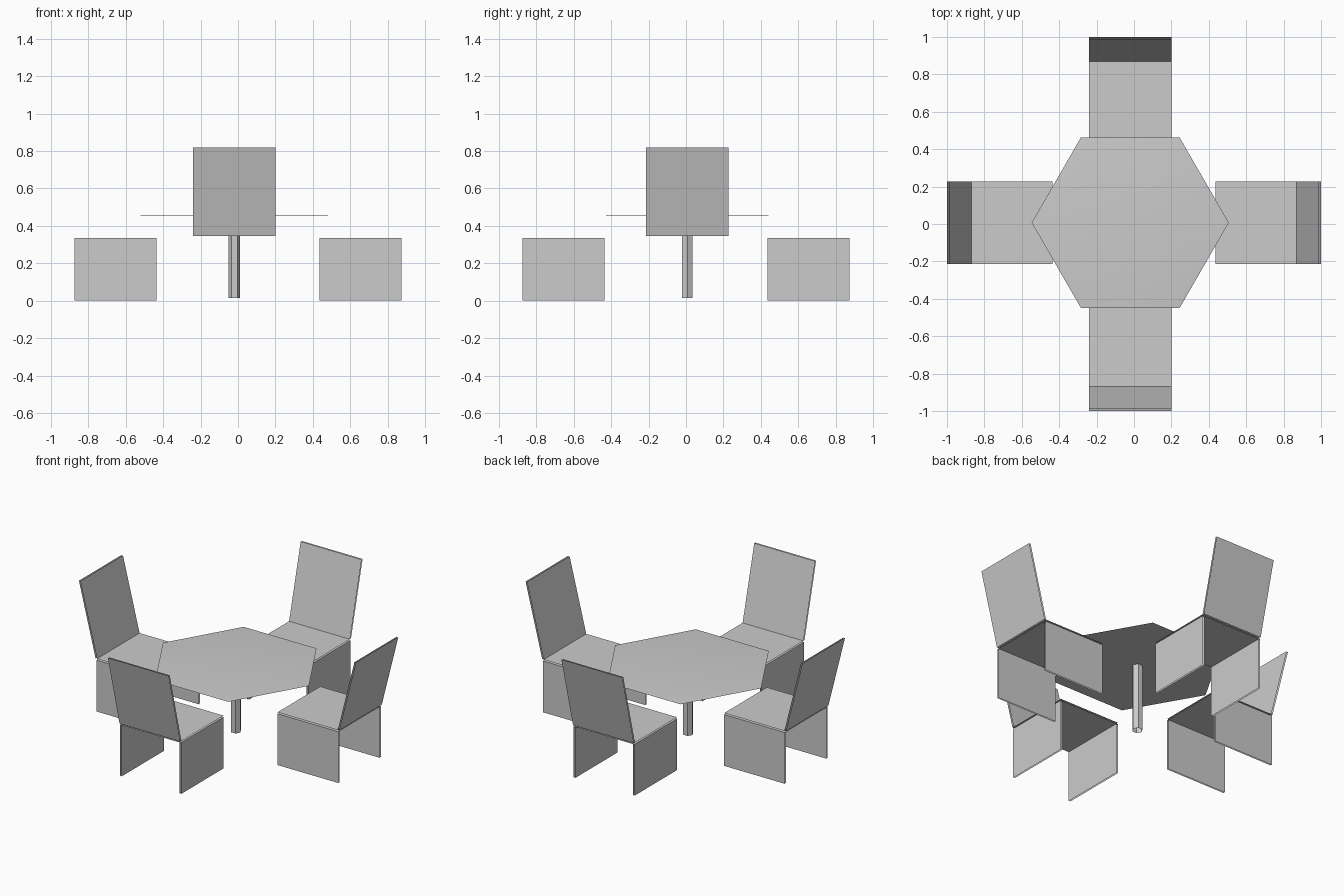
import bpy
import bmesh
from math import pi, radians
from mathutils import Matrix, Vector

cube = bpy.data.objects.get("Cube")
if cube:
    bpy.data.objects.remove(cube)

grey = bpy.data.materials.new("plain_grey")
grey.use_nodes = True
GREY = (0.6, 0.6, 0.6, 1)
grey.diffuse_color = GREY
grey.node_tree.nodes["Principled BSDF"].inputs["Base Color"].default_value = GREY

CENTRE = Vector((-0.02, 0.007, 0))
HALF = 0.22               # half the chair width
FRONT, REAR = 0.435, 0.875
SEAT_Z, TOP_Z = 0.345, 0.82
GAP = 0.01                # board thickness


def finish(name, bm, matrix=Matrix()):
    bm.transform(matrix)
    mesh = bpy.data.meshes.new(name)
    bm.to_mesh(mesh)
    bm.free()
    mesh.materials.append(grey)
    obj = bpy.data.objects.new(name, mesh)
    bpy.context.collection.objects.link(obj)
    return obj


def board(name, corner, u, v, offset, matrix):
    """Open-edged board: two facing sheets spanned by u and v."""
    corner, u, v, offset = map(Vector, (corner, u, v, offset))
    bm = bmesh.new()
    for shift, outward in ((Vector(), -offset), (offset, offset)):
        start = corner + shift
        face = bm.faces.new([bm.verts.new(p) for p in
                             (start, start + u, start + u + v, start + v)])
        face.normal_update()
        if face.normal.dot(outward) < 0:
            face.normal_flip()
    finish(name, bm, matrix)


def chair(side, turn, shift):
    """Chair whose back points along -y before it is turned."""
    m = Matrix.Translation(shift) @ Matrix.Rotation(turn, 4, 'Z')
    width, depth = (2 * HALF, 0, 0), (0, FRONT - REAR, 0)
    board(side + "_chair_seat", (-HALF, -FRONT, SEAT_Z - GAP), width, depth, (0, 0, GAP), m)
    board(side + "_chair_back", (-HALF, -REAR + 0.005, SEAT_Z), width,
          (0, -0.12, TOP_Z - SEAT_Z), (0, -GAP, 0), m)
    for label, s in (("left", 1), ("right", -1)):
        board(f"{side}_chair_{label}_leg_panel", (s * HALF, -FRONT, 0), depth,
              (0, 0, SEAT_Z - GAP), (-s * GAP, 0, 0), m)


# Four chairs around the table
for i, side in enumerate(("front", "left", "back", "right")):
    along_x = i % 2
    chair(side, i * pi / 2, Vector((0, CENTRE.y, 0)) if along_x else Vector((CENTRE.x, 0, 0)))


def hexagon(bm, radius, z):
    m = Matrix.Rotation(pi / 2, 4, 'Z')
    verts = bmesh.ops.create_circle(bm, segments=6, radius=radius, matrix=m)["verts"]
    for v in verts:
        v.co.z = z
    return verts


def bridge(bm, lower, upper):
    for i in range(6):
        j = (i + 1) % 6
        bm.faces.new((lower[i], lower[j], upper[j], upper[i]))


# Thin hexagonal table top with a faintly sloping rim
bm = bmesh.new()
rim = hexagon(bm, 0.527, 0.452)
crown = hexagon(bm, 0.48, 0.456)
bridge(bm, rim, crown)
bm.faces.new(crown)
bm.faces.new(rim[::-1])
bmesh.ops.recalc_face_normals(bm, faces=bm.faces)
top = finish("table_top", bm, Matrix.Translation(CENTRE))
top.select_set(True)
bpy.context.view_layer.objects.active = top
bpy.ops.object.shade_smooth_by_angle(angle=radians(30))

# Open six-sided pedestal
bm = bmesh.new()
bridge(bm, hexagon(bm, 0.032, 0.015), hexagon(bm, 0.032, 0.452))
bmesh.ops.recalc_face_normals(bm, faces=bm.faces)
finish("table_pedestal", bm, Matrix.Translation(CENTRE))
